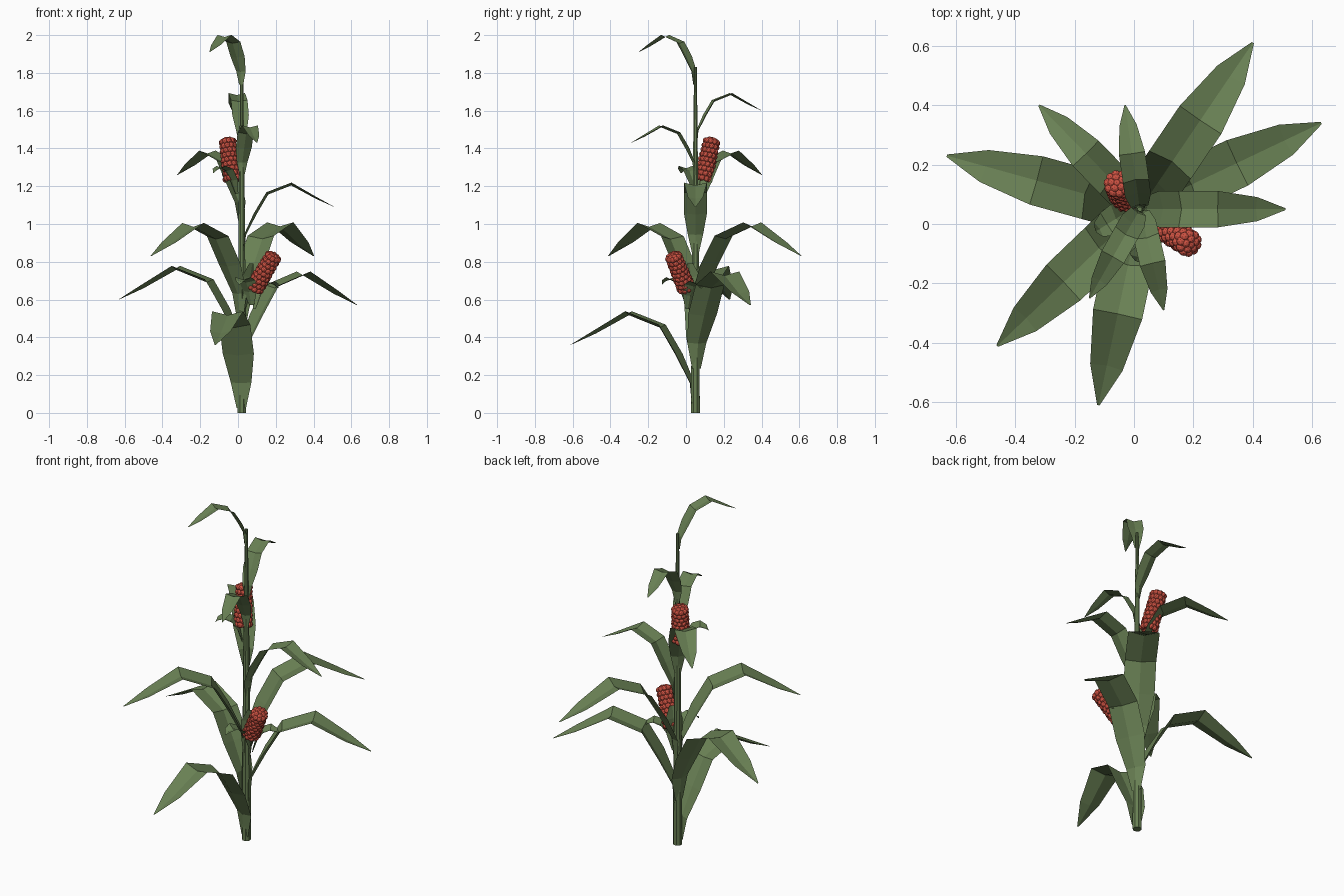
import bpy, bmesh, math
from mathutils import Vector, Matrix

if "Cube" in bpy.data.objects:
    bpy.data.objects.remove(bpy.data.objects["Cube"])


def material(name, rgb):
    m = bpy.data.materials.new(name)
    m.diffuse_color = (*rgb, 1)
    m.use_nodes = True
    m.node_tree.nodes["Principled BSDF"].inputs["Base Color"].default_value = m.diffuse_color
    return m


GREEN = material("leaf green", (0.14, 0.215, 0.088))
RED = material("kernel red", (0.62, 0.085, 0.055))
STEM = Vector((0.02, 0.05, 0))
UP = Vector((0, 0, 1))


def finish(bm, name, mat):
    me = bpy.data.meshes.new(name)
    bm.to_mesh(me)
    bm.free()
    me.materials.append(mat)
    ob = bpy.data.objects.new(name, me)
    bpy.context.collection.objects.link(ob)
    return ob


def blade(name, origin, direction, profile, scale, fold):
    """Folded ribbon: profile rows are (distance out, height, half width)."""
    d = Vector((direction[0], direction[1], 0)).normalized()
    side = UP.cross(d)
    mid = [origin + (d * r + UP * h) * scale for r, h, w in profile]
    bm = bmesh.new()
    rows = []
    for i, (r, h, w) in enumerate(profile):
        tangent = mid[min(i + 1, len(mid) - 1)] - mid[max(i - 1, 0)]
        lift = tangent.cross(side).normalized() * fold * w * scale
        s = side * w * scale
        rows.append([bm.verts.new(p) for p in (mid[i] - s + lift, mid[i], mid[i] + s + lift)])
    for a, b in zip(rows, rows[1:]):
        for k in range(2):
            bm.faces.new((a[k], b[k], b[k + 1], a[k + 1]))
    bmesh.ops.remove_doubles(bm, verts=bm.verts, dist=0.0001)
    return finish(bm, name, GREEN)


# Stalk: tapered eight-sided tube
bm = bmesh.new()
rings = []
for z, r in ((0, 0.025), (0.5, 0.023), (1.0, 0.018), (1.4, 0.013), (1.83, 0.008)):
    rings.append([bm.verts.new(STEM + Vector((r * math.cos(a * math.pi / 4 + 0.39),
                                              r * math.sin(a * math.pi / 4 + 0.39), z)))
                  for a in range(8)])
for a, b in zip(rings, rings[1:]):
    for k in range(8):
        bm.faces.new((a[k], a[(k + 1) % 8], b[(k + 1) % 8], b[k]))
bm.faces.new(rings[0][::-1])
bm.faces.new(rings[-1])
finish(bm, "stalk", GREEN)

# Long arching leaves, heights relative to the tip: (tip x, tip y, tip z)
LEAF = ((0.018, -0.33, 0.025), (0.03, -0.2, 0.055), (0.105, -0.055, 0.083), (0.19, 0.09, 0.083),
        (0.355, 0.155, 0.083), (0.53, 0.06, 0.055), (0.665, 0, 0.004))
TIPS = ((-0.12, -0.61, 0.36), (0.63, 0.34, 0.57), (-0.63, 0.23, 0.60), (0.40, 0.61, 0.83),
        (-0.46, -0.41, 0.83), (0.51, 0.05, 1.09), (-0.32, 0.40, 1.26), (0.10, -0.29, 1.43),
        (-0.03, 0.40, 1.60), (-0.15, -0.25, 1.91))
for i, (x, y, z) in enumerate(TIPS):
    d = Vector((x, y, 0)) - STEM
    blade(f"leaf_{i + 1}", STEM + UP * z, d, LEAF, d.length / 0.665, 0.25)


# Ear: core covered in staggered rings of round kernels
def ear(name, base, top, rows=9, count=10):
    base, top = Vector(base), Vector(top)
    axis = top - base
    frame = Matrix.Translation(base) @ axis.to_track_quat('Z', 'Y').to_matrix().to_4x4()
    L = axis.length
    bm = bmesh.new()
    bmesh.ops.create_cone(bm, cap_ends=True, segments=10, radius1=0.03, radius2=0.03, depth=L,
                          matrix=frame @ Matrix.Translation((0, 0, L / 2)))
    layers = [(L * i / (rows - 1), 0.037 - 0.005 * i / (rows - 1), count) for i in range(rows)]
    layers += [(L + 0.008, 0.018, 5), (L + 0.01, 0, 1)]
    for i, (z, r, n) in enumerate(layers):
        for k in range(n):
            a = math.tau * (k + 0.5 * (i % 2)) / n
            bmesh.ops.create_icosphere(bm, subdivisions=2, radius=0.016,
                                       matrix=frame @ Matrix.Translation((r * math.cos(a), r * math.sin(a), z)))
    finish(bm, name, RED)


ear("lower_ear", (0.09, 0.0, 0.665), (0.185, -0.065, 0.825))
ear("upper_ear", (-0.03, 0.09, 1.24), (-0.055, 0.135, 1.435))

# Husks: short broad leaves curling away from the ears
HUSK = ((0.0, -0.09, 0.015), (0.025, -0.02, 0.04), (0.06, 0.03, 0.05),
        (0.095, 0.045, 0.045), (0.125, 0.035, 0.028), (0.14, 0.02, 0.004))
blade("lower_husk_right", Vector((0.09, 0.01, 0.64)), (0.85, 0.5), HUSK, 1, 0.3)
blade("lower_husk_left", Vector((0.07, -0.0, 0.66)), (-0.45, -0.9), HUSK, 1, 0.3)
blade("lower_husk_back", Vector((0.06, 0.03, 0.69)), (0.6, -0.45),
      ((-0.03, -0.14, 0.02), (0.0, -0.05, 0.045), (0.005, 0.03, 0.05), (0.02, 0.1, 0.02)), 1, 0.3)
blade("upper_husk", Vector((-0.01, 0.05, 1.25)), (-0.87, -0.55), HUSK, 1, 0.3)
